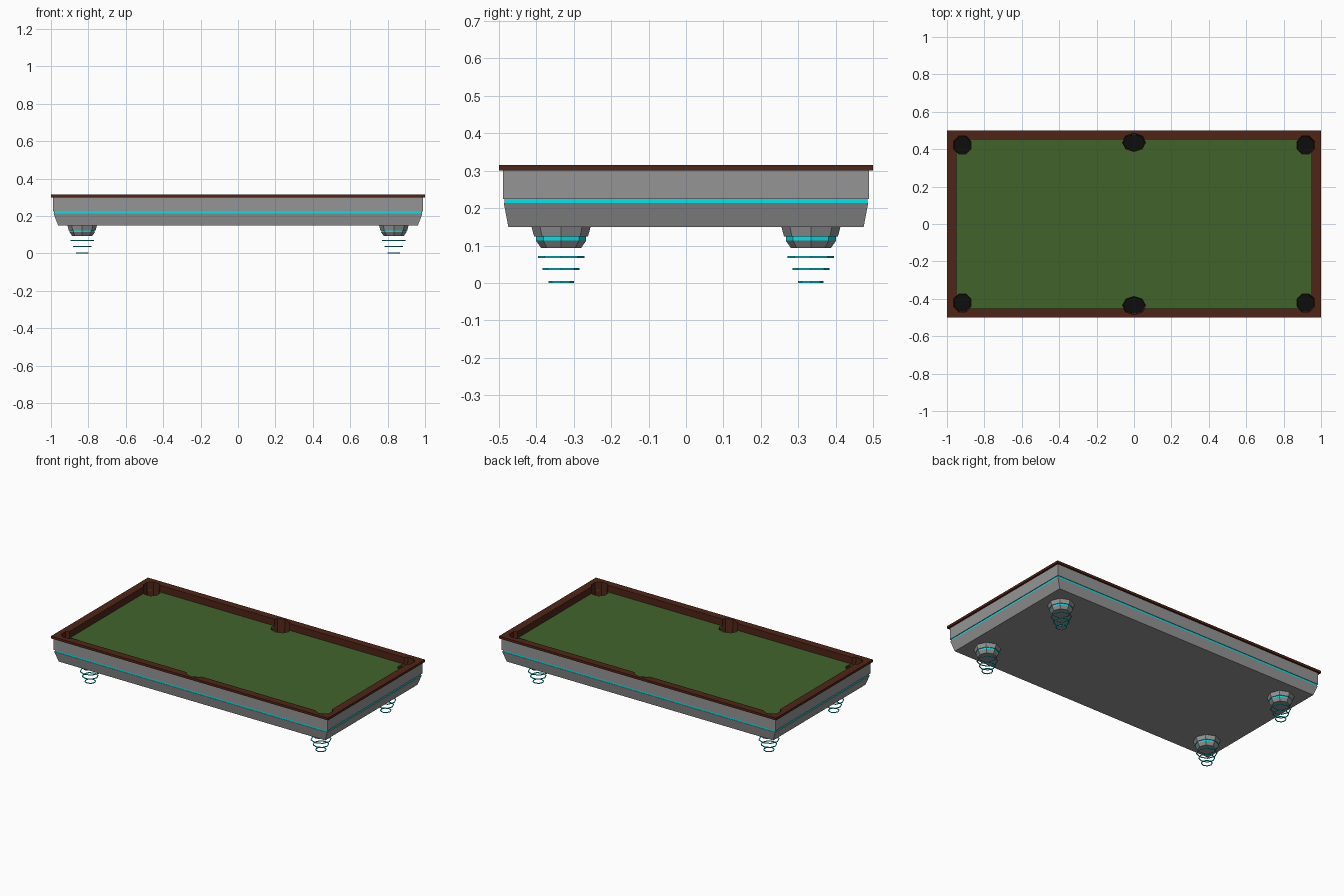
import bpy, bmesh
from math import cos, sin, pi

if "Cube" in bpy.data.objects:
    bpy.data.objects.remove(bpy.data.objects["Cube"])


def material(name, rgb):
    m = bpy.data.materials.new(name)
    m.diffuse_color = (*rgb, 1)
    m.use_nodes = True
    m.node_tree.nodes["Principled BSDF"].inputs["Base Color"].default_value = m.diffuse_color
    return m


metal = material("dark_metal", (0.30, 0.30, 0.30))
wood = material("wood", (0.08, 0.018, 0.009))
felt_green = material("felt_green", (0.053, 0.127, 0.025))
cyan = material("cyan", (0.0, 0.8, 0.85))
black = material("black", (0.004, 0.004, 0.004))


def rect(hx, hy, z):
    return [(-hx, -hy, z), (hx, -hy, z), (hx, hy, z), (-hx, hy, z)]


def octagon(cx, cy, rx, ry, z, turn=0):
    angles = [k * pi / 4 + turn for k in range(8)]
    return [(cx + rx * cos(a), cy + ry * sin(a), z) for a in angles]


def add_loft(bm, loops, bottom=False, top=False, closed=False):
    rings = [[bm.verts.new(p) for p in loop] for loop in loops]
    pairs = list(zip(rings, rings[1:]))
    if closed:
        pairs.append((rings[-1], rings[0]))
    for a, b in pairs:
        for i in range(len(a)):
            j = (i + 1) % len(a)
            bm.faces.new((a[i], a[j], b[j], b[i]))
    if bottom:
        bm.faces.new(rings[0][::-1])
    if top:
        bm.faces.new(rings[-1])


def finish(name, bm, mat=None):
    me = bpy.data.meshes.new(name)
    bm.to_mesh(me)
    bm.free()
    ob = bpy.data.objects.new(name, me)
    bpy.context.collection.objects.link(ob)
    if mat:
        me.materials.append(mat)
    return ob


def loft(name, loops, mat=None, **kw):
    bm = bmesh.new()
    add_loft(bm, loops, **kw)
    return finish(name, bm, mat)


# Body: tapered tray, glowing band, upper apron
loft("lower_body", [rect(.962, .475, .15), rect(.986, .487, .213), rect(.975, .475, .213)],
     metal, bottom=True)
loft("light_band", [rect(.983, .485, .211), rect(.983, .485, .228)], cyan)
loft("upper_body", [rect(.975, .475, .225), rect(.988, .489, .225), rect(.988, .489, .302)], metal)

# Wooden rim and playing surface
FELT = .271
rim = loft("rim", [rect(.987, .4882, .30), rect(1, .5, .30), rect(1, .5, .315),
                   rect(.948, .453, .315), rect(.948, .453, FELT - .006),
                   rect(.987, .4882, FELT - .006)], wood, closed=True)
felt = loft("felt", [rect(.96, .463, FELT - .008), rect(.96, .463, FELT)], felt_green,
            bottom=True, top=True)

# Pockets: tapered octagonal cups cut through rim and felt
pockets = [(sx * .917, sy * .421, .053, .053, pi / 8) for sx in (-1, 1) for sy in (-1, 1)]
pockets += [(0, sy * .435, .065, .05, 0) for sy in (-1, 1)]
FLOOR = .20


def pocket_loop(p, z):
    f = .88 + .12 * (z - FLOOR) / (.315 - FLOOR)
    return octagon(p[0], p[1], p[2] * f, p[3] * f, z, p[4])


bm = bmesh.new()
for p in pockets:
    add_loft(bm, [pocket_loop(p, .19), pocket_loop(p, .33)], bottom=True, top=True)
cutter = finish("pocket_cutter", bm)
cutter.hide_render = True
for ob in (rim, felt):
    mod = ob.modifiers.new("pockets", 'BOOLEAN')
    mod.operation = 'DIFFERENCE'
    mod.solver = 'EXACT'
    mod.object = cutter
    bpy.context.view_layer.objects.active = ob
    bpy.ops.object.modifier_apply(modifier=mod.name)
bpy.data.objects.remove(cutter)

for i, p in enumerate(pockets):
    # loops run downwards so the faces look inward
    loft(f"pocket_wall_{i}", [pocket_loop(p, FELT), pocket_loop(p, FLOOR)], wood)
    floor = bmesh.new()
    floor.faces.new([floor.verts.new(v) for v in pocket_loop(p, FLOOR)])
    finish(f"pocket_floor_{i}", floor, black)

# Feet: octagonal hover pods with shrinking light rings beneath
for i, (x, y) in enumerate([(sx * .833, sy * .334) for sx in (-1, 1) for sy in (-1, 1)]):
    def ring(r, z):
        return octagon(x, y, r, r, z)
    loft(f"foot_top_{i}", [ring(.06, .124), ring(.072, .124), ring(.079, .15)], metal, bottom=True)
    loft(f"foot_band_{i}", [ring(.067, .112), ring(.067, .126)], cyan)
    loft(f"foot_base_{i}", [ring(.054, .094), ring(.068, .114), ring(.06, .114)], metal, bottom=True)
    for j, (r, z) in enumerate([(.062, .0695), (.049, .037), (.034, .0025)]):
        q = r - .004
        loft(f"hover_ring_{i}_{j}", [ring(r, z - .0025), ring(r, z + .0025),
                                     ring(q, z + .0025), ring(q, z - .0025)], cyan, closed=True)
